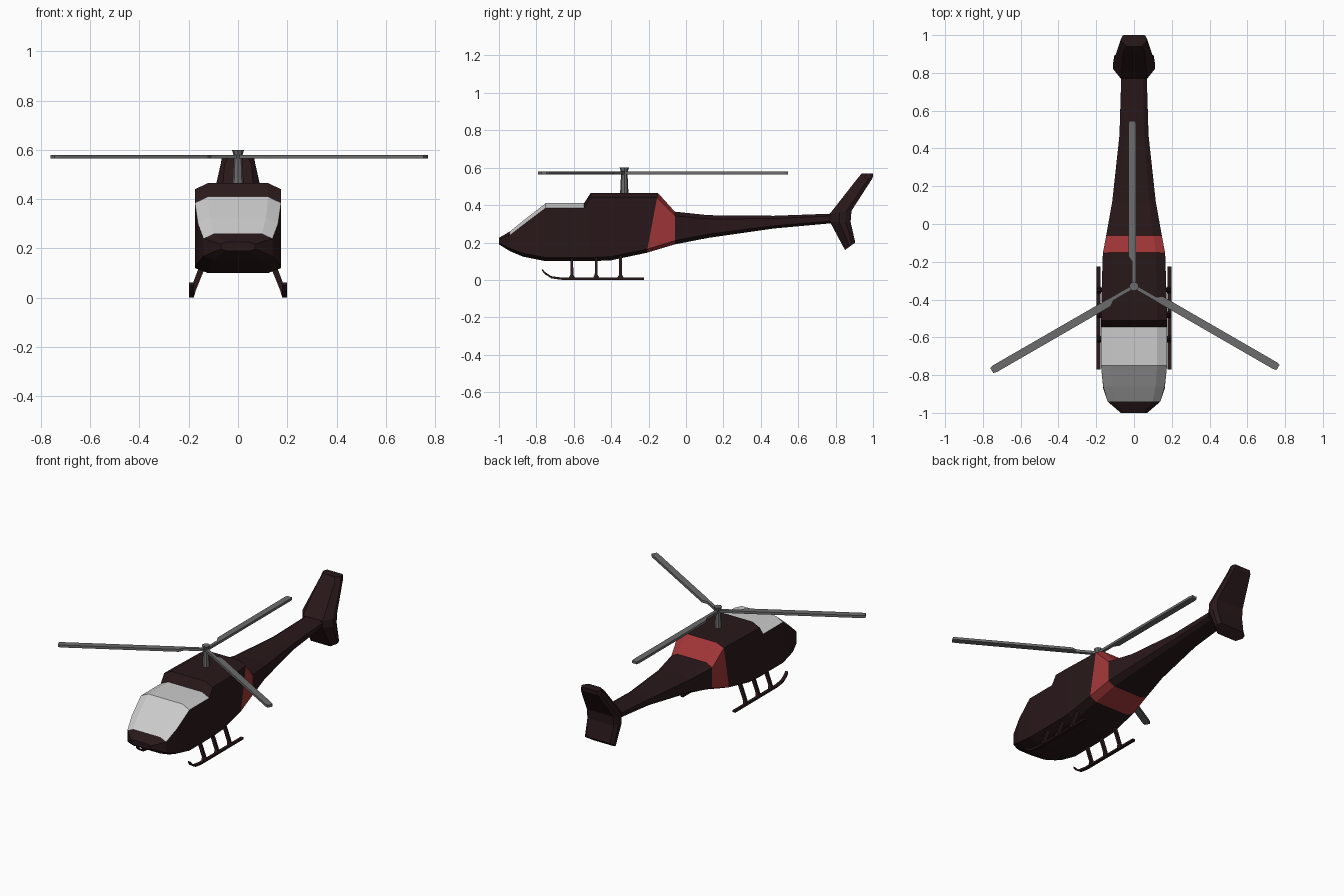
import bpy, bmesh
from math import radians
from mathutils import Matrix, Vector

if "Cube" in bpy.data.objects:
    bpy.data.objects.remove(bpy.data.objects["Cube"])


def material(name, rgb):
    m = bpy.data.materials.new(name)
    m.diffuse_color = (*rgb, 1)
    m.use_nodes = True
    m.node_tree.nodes["Principled BSDF"].inputs["Base Color"].default_value = m.diffuse_color
    return m


DARK = material("dark_paint", (0.022, 0.009, 0.010))
RED = material("red_paint", (0.36, 0.037, 0.04))
GLASS = material("windshield_grey", (0.6, 0.6, 0.6))
METAL = material("rotor_grey", (0.15, 0.15, 0.15))


def finish(bm, name, mats):
    bmesh.ops.recalc_face_normals(bm, faces=bm.faces)
    mesh = bpy.data.meshes.new(name)
    bm.to_mesh(mesh)
    bm.free()
    for m in mats:
        mesh.materials.append(m)
    ob = bpy.data.objects.new(name, mesh)
    bpy.context.collection.objects.link(ob)
    return ob


def loft(bm, rings, pick=lambda span, side: 0):
    """Skin closed rings of equal length; pick() chooses a material slot."""
    loops = [[bm.verts.new(p) for p in r] for r in rings]
    n = len(rings[0])
    for i, (a, b) in enumerate(zip(loops, loops[1:])):
        for j in range(n):
            k = (j + 1) % n
            bm.faces.new((a[j], a[k], b[k], b[j])).material_index = pick(i, j)
    bm.faces.new(loops[0])
    bm.faces.new(loops[-1])


def section(yt, zt, yb, zb, w, ct, cb):
    """Eight-sided hull section, leaning from top y to bottom y."""
    half = [(w * .7, zt), (w, zt - ct), (w, zb + cb), (w * .7, zb)]
    pts = half + [(-x, z) for x, z in reversed(half)]
    return [(x, yb + (yt - yb) * (z - zb) / (zt - zb), z) for x, z in pts]


# Fuselage and tail boom: top y, top z, bottom y, bottom z, half width, chamfers
hull = [
    (-1.0, .225, -1.0, .19, .07, .008, .008),
    (-.94, .26, -.94, .153, .14, .02, .015),
    (-.86, .325, -.87, .124, .163, .024, .018),
    (-.75, .41, -.75, .10, .175, .025, .02),
    (-.545, .41, -.545, .10, .175, .025, .02),
    (-.51, .465, -.51, .10, .175, .025, .02),
    (-.40, .465, -.40, .105, .173, .025, .02),
    (-.15, .465, -.21, .145, .165, .025, .02),
    (-.06, .365, -.06, .19, .147, .022, .02),
    (.12, .346, .12, .225, .115, .02, .02),
    (.47, .343, .47, .275, .077, .015, .015),
    (.80, .355, .80, .305, .067, .012, .012),
]


def hull_paint(span, side):
    if span == 7:
        return 1
    return 2 if span in (1, 2, 3) and side in (0, 6, 7) else 0


bm = bmesh.new()
loft(bm, [section(*s) for s in hull], hull_paint)
finish(bm, "fuselage", [DARK, RED, GLASS])

# Tail fin: front y/z, back y/z, front, middle and back half widths
fin = [
    (.85, .16, .905, .20, .07, .105, .085),
    (.77, .31, .88, .31, .07, .11, .095),
    (.77, .355, .885, .37, .07, .11, .095),
    (.915, .54, .998, .545, .055, .07, .06),
    (.94, .57, 1.0, .57, .04, .065, .055),
]
bm = bmesh.new()
rings = []
for yf, zf, yb, zb, wf, wm, wb in fin:
    side = [(wf, 0), (wm, .45), (wm, .75), (wb, 1)]
    side += [(-x, t) for x, t in reversed(side)]
    rings.append([(x, yf + (yb - yf) * t, zf + (zb - zf) * t) for x, t in side])
loft(bm, rings)
finish(bm, "tail_fin", [DARK])

# Rotor mast
bm = bmesh.new()
mast = bmesh.ops.create_circle(bm, segments=8, radius=1)["verts"]
circle = [v.co.copy() for v in mast]
bm.clear()
loft(bm, [[(c.x * r, -.33 + c.y * r, z) for c in circle]
          for r, z in ((.023, .45), (.017, .575), (.025, .60))])
finish(bm, "rotor_mast", [METAL])

# Three rotor blades with narrow roots
for i in range(3):
    bm = bmesh.new()
    spans = [(0, -.01, .01), (.13, -.01, .01), (.16, -.03, .011),
             (.855, -.03, .011), (.875, -.026, .007)]
    loft(bm, [[(a, r, -.008), (b, r, -.008), (b, r, .008), (a, r, .008)]
              for r, a, b in spans])
    blade = finish(bm, f"rotor_blade_{i + 1}", [METAL])
    blade.matrix_world = (Matrix.Translation((0, -.33, .572))
                          @ Matrix.Rotation(radians(120 * i), 4, 'Z'))

# Landing skids: runner with upturned toe, three bent struts each
for s, label in ((-1, "left"), (1, "right")):
    bm = bmesh.new()
    path = [(-.77, .055), (-.755, .037), (-.72, .014), (-.66, .006), (-.225, .006)]
    loft(bm, [[(s * x, y, z + d) for x, d in
               ((.178, -.006), (.198, -.006), (.198, .006), (.178, .006))]
              for y, z in path])
    finish(bm, f"{label}_skid_runner", [DARK])
    for i, y in enumerate((-.61, -.48, -.35)):
        bm = bmesh.new()
        bends = [(.188, .008, .011, .019), (.183, .027, .011, .008),
                 (.165, .075, .012, .007), (.143, .13, .013, .007)]
        loft(bm, [[(s * x + a * hx, y + b * hy, z) for a, b in
                   ((-1, -1), (1, -1), (1, 1), (-1, 1))]
                  for x, z, hx, hy in bends])
        finish(bm, f"{label}_skid_strut_{i + 1}", [DARK])
